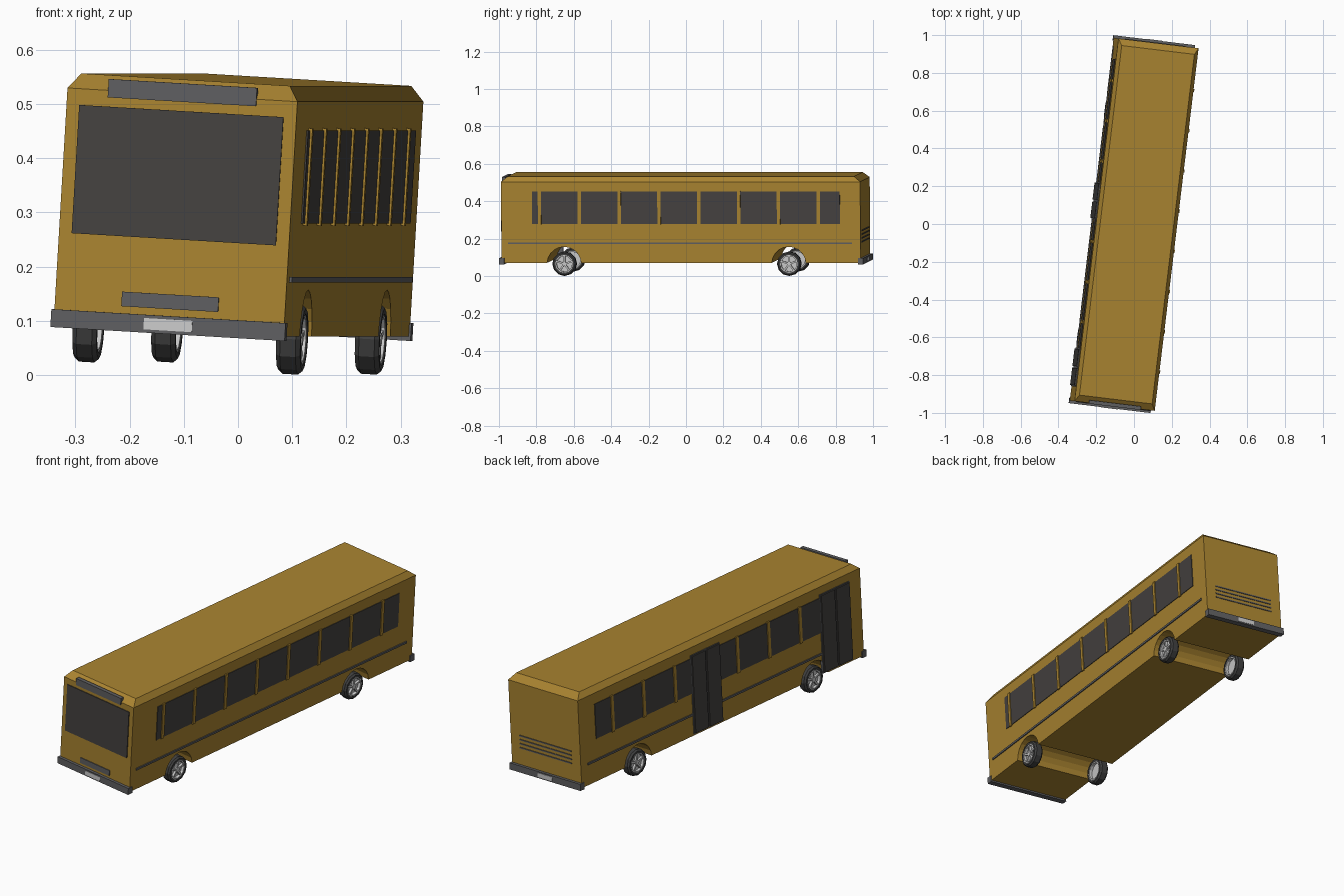
import bpy, bmesh, math
from mathutils import Matrix, Vector

if "Cube" in bpy.data.objects:
    bpy.data.objects.remove(bpy.data.objects["Cube"])

# Whole bus is yawed and leans a little to its right
POSE = (Matrix.Translation((-0.016, 0, 0.0127))
        @ Matrix.Rotation(math.radians(-6.9), 4, 'Z')
        @ Matrix.Rotation(math.radians(3.4), 4, 'Y'))
W, L, FLOOR, EAVE, ROOF = 0.214, 0.967, 0.071, 0.505, 0.533
AXLES = (-0.63, 0.58)
WHEEL_R, ARCH_R = 0.065, 0.092


def material(name, rgb):
    m = bpy.data.materials.new(name)
    m.diffuse_color = (*rgb, 1)
    m.use_nodes = True
    m.node_tree.nodes["Principled BSDF"].inputs["Base Color"].default_value = m.diffuse_color
    return m


GOLD = material("ochre_paint", (0.40, 0.23, 0.03))
GLASS = material("dark_glass", (0.06, 0.055, 0.052))
TRIM = material("grey_trim", (0.115, 0.115, 0.12))
RUBBER = material("rubber", (0.05, 0.05, 0.05))
LIGHT = material("light_metal", (0.8, 0.8, 0.8))


def finish(name, bm, mat):
    bmesh.ops.recalc_face_normals(bm, faces=bm.faces)
    bm.transform(POSE)
    me = bpy.data.meshes.new(name)
    bm.to_mesh(me)
    bm.free()
    me.materials.append(mat)
    ob = bpy.data.objects.new(name, me)
    bpy.context.collection.objects.link(ob)
    return ob


def box(name, x, y, z, mat):
    bm = bmesh.new()
    size = Vector((x[1] - x[0], y[1] - y[0], z[1] - z[0]))
    mid = Vector((x[0] + x[1], y[0] + y[1], z[0] + z[1])) / 2
    bmesh.ops.create_cube(bm, size=1, matrix=Matrix.Translation(mid) @ Matrix.Diagonal((*size, 1)))
    return finish(name, bm, mat)


def side_box(name, side, depth, y, z, mat):
    xs = sorted((side * (W - 0.01), side * (W + depth)))
    return box(name, xs, y, z, mat)


# Body: side outline with two wheel tunnels, extruded across, roof edges chamfered
outline = [(-L, EAVE), (-L, FLOOR)]
a0 = math.asin((FLOOR - WHEEL_R) / ARCH_R)
for cy in AXLES:
    for i in range(11):
        a = math.pi - a0 - (math.pi - 2 * a0) * i / 10
        outline.append((cy + ARCH_R * math.cos(a), WHEEL_R + ARCH_R * math.sin(a)))
outline += [(L, FLOOR), (L, EAVE)]
bm = bmesh.new()
side_face = bm.faces.new([bm.verts.new((-W, y, z)) for y, z in outline])
ext = bmesh.ops.extrude_face_region(bm, geom=[side_face], use_keep_orig=True)
bmesh.ops.translate(bm, vec=(2 * W, 0, 0),
                    verts=[g for g in ext["geom"] if isinstance(g, bmesh.types.BMVert)])
top = next(f for f in bm.faces if all(abs(v.co.z - EAVE) < 1e-5 for v in f.verts))
up = bmesh.ops.extrude_discrete_faces(bm, faces=[top])["faces"][0]
for v in up.verts:
    v.co.x *= (W - 0.02) / W
    v.co.y *= (L - 0.035) / L
    v.co.z = ROOF
bmesh.ops.remove_doubles(bm, verts=bm.verts, dist=1e-5)
finish("body", bm, GOLD)

# Side windows, pillars and trim; the left side is broken up by two doors
DOORS = ((-0.89, -0.685), (0.0, 0.2))
RUNS = {1: ((-0.80, 0.857),), -1: ((-0.685, 0.0), (0.2, 0.857))}
STRIPS = {1: ((-0.93, 0.922),), -1: ((-0.685, 0.0), (0.2, 0.922))}
for side, label in ((1, "right"), (-1, "left")):
    for y in RUNS[side]:
        side_box(f"{label}_window_band", side, 0.003, y, (0.28, 0.452), GLASS)
    for y in STRIPS[side]:
        side_box(f"{label}_trim_strip", side, 0.005, y, (0.171, 0.181), TRIM)
    for i in range(8):
        y = -0.76 + 0.2145 * i
        if any(a + 0.01 < y < b - 0.01 for a, b in RUNS[side]):
            side_box(f"{label}_window_pillar", side, 0.007, (y - 0.009, y + 0.009),
                     (0.276, 0.456), GOLD)

# Double-leaf doors
for a, b in DOORS:
    m = (a + b) / 2
    side_box("door_frame", -1, 0.003, (a, b), (0.078, 0.468), TRIM)
    for y in ((a + 0.006, m - 0.005), (m + 0.005, b - 0.006)):
        side_box("door_leaf", -1, 0.009, y, (0.083, 0.463), GLASS)

# Front details
box("windshield", (-0.19, 0.19), (-L - 0.004, -L + 0.01), (0.238, 0.475), GLASS)
box("destination_board", (-0.138, 0.138), (-L - 0.004, -L + 0.015), (0.492, 0.526), TRIM)
box("front_grille", (-0.09, 0.09), (-L - 0.004, -L + 0.01), (0.109, 0.136), TRIM)

# Rear engine vents
for i in range(4):
    z = 0.178 + 0.02 * i
    box("rear_vent", (-0.16, 0.16), (L - 0.01, L + 0.003), (z, z + 0.006), TRIM)

# Bumpers and blank plates at both ends
for s, label in ((-1, "front"), (1, "rear")):
    box(f"{label}_bumper", (-0.218, 0.218), sorted((s * (L - 0.015), s * 0.981)), (0.063, 0.096), TRIM)
    box(f"{label}_plate", (-0.045, 0.045), sorted((s * 0.975, s * 0.983)), (0.069, 0.09), LIGHT)


def lathe(name, profile, segs, centre, side, mat):
    bm = bmesh.new()
    rings = []
    for k in range(segs):
        a = 2 * math.pi * k / segs
        rings.append([bm.verts.new((centre[0] + side * x, centre[1] + r * math.cos(a),
                                    centre[2] + r * math.sin(a))) for x, r in profile])
    n = len(profile)
    for k in range(segs):
        p, q = rings[k], rings[(k + 1) % segs]
        for j in range(n):
            bm.faces.new((p[j], q[j], q[(j + 1) % n], p[(j + 1) % n]))
    return finish(name, bm, mat)


# Wheels: chunky tyre, recessed disc, five spokes and hub
TYRE = [(0, 0.048), (0, 0.058), (-0.008, 0.065), (-0.037, 0.065), (-0.045, 0.058), (-0.045, 0.048)]
for cy in AXLES:
    for s in (1, -1):
        c = Vector((s * 0.212, cy, WHEEL_R))
        lathe("tyre", TYRE, 12, c, s, RUBBER)
        lathe("rim_ring", [(-0.002, 0.042), (-0.002, 0.049), (-0.043, 0.049), (-0.043, 0.042)],
              12, c, s, LIGHT)
        for nm, off, r, d in (("wheel_disc", -0.022, 0.045, 0.012), ("hub", -0.011, 0.012, 0.016)):
            bm = bmesh.new()
            bmesh.ops.create_cone(bm, cap_ends=True, segments=12, radius1=r, radius2=r, depth=d,
                                  matrix=Matrix.Translation(c + Vector((s * off, 0, 0)))
                                  @ Matrix.Rotation(math.pi / 2, 4, 'Y'))
            finish(nm, bm, LIGHT)
        bm = bmesh.new()
        for k in range(5):
            bmesh.ops.create_cube(bm, size=1, matrix=Matrix.Translation(c + Vector((s * -0.011, 0, 0)))
                                  @ Matrix.Rotation(k * 2 * math.pi / 5, 4, 'X')
                                  @ Matrix.Translation((0, 0, 0.026))
                                  @ Matrix.Diagonal((0.012, 0.009, 0.036, 1)))
        finish("spokes", bm, LIGHT)
